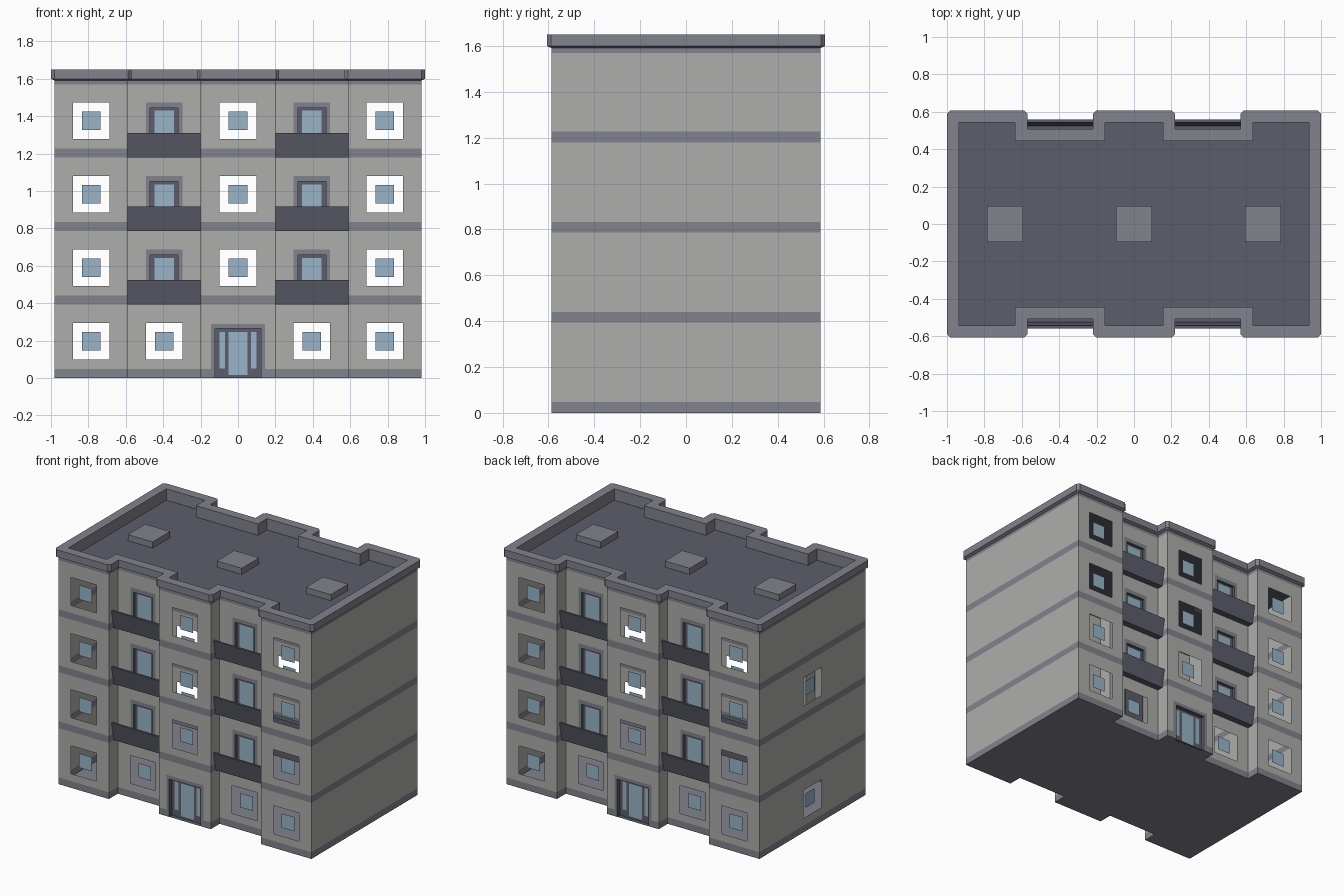
import bpy, bmesh
from mathutils import Vector

if "Cube" in bpy.data.objects:
    bpy.data.objects.remove(bpy.data.objects["Cube"])

# ---- flat colours
def material(name, rgb):
    m = bpy.data.materials.new(name)
    m.diffuse_color = (*rgb, 1)
    m.use_nodes = True
    m.node_tree.nodes["Principled BSDF"].inputs["Base Color"].default_value = m.diffuse_color
    return m

WALL, TRIM, SLATE, GLASS = range(4)
MATS = [material("wall_grey", (0.42, 0.42, 0.415)),
        material("trim_grey", (0.225, 0.23, 0.265)),
        material("slate", (0.107, 0.11, 0.145)),
        material("glass_blue", (0.32, 0.46, 0.58))]

H = 0.393       # storey height
TOP = 1.60      # wall top
ROOF = 1.57     # roof deck


def build(name, faces, recalc=False):
    """Make one object from (points, colour) faces."""
    bm = bmesh.new()
    for pts, mat in faces:
        bm.faces.new([bm.verts.new(p) for p in pts]).material_index = mat
    bmesh.ops.remove_doubles(bm, verts=bm.verts, dist=1e-5)
    if recalc:
        bmesh.ops.recalc_face_normals(bm, faces=bm.faces)
    return finish(name, bm)


def finish(name, bm):
    me = bpy.data.meshes.new(name)
    bm.to_mesh(me)
    bm.free()
    for m in MATS:
        me.materials.append(m)
    ob = bpy.data.objects.new(name, me)
    bpy.context.collection.objects.link(ob)
    return ob


def footprint(d):
    """Plan outline with two recessed bays front and back, grown by d."""
    X, Y, R, b, a = 0.98 + d, 0.587 + d, 0.488 + d, 0.59 - d, 0.2 + d
    half = [(-X, -Y), (-b, -Y), (-b, -R), (-a, -R), (-a, -Y),
            (a, -Y), (a, -R), (b, -R), (b, -Y), (X, -Y)]
    return half + [(-x, -y) for x, y in half]


class Side:
    """Local frame of a wall: u along it, z up, depth inwards."""
    def __init__(self, p, q):
        self.p = Vector((*p, 0))
        v = Vector((*q, 0)) - self.p
        self.len = v.length
        self.u = v.normalized()
        self.n = Vector((-self.u.y, self.u.x, 0))

    def pt(self, u, z, d=0):
        return self.p + self.u * u + self.n * d + Vector((0, 0, z))

    def quad(self, r, d, mat):
        u0, u1, z0, z1 = r
        return ([self.pt(*c, d) for c in ((u0, z0), (u1, z0), (u1, z1), (u0, z1))], mat)

    def ring(self, r, d, s, e, mat):
        """Four quads joining rectangle r at depth d to s at depth e."""
        A, B = self.quad(r, d, 0)[0], self.quad(s, e, 0)[0]
        quads = [([A[i], A[(i + 1) % 4], B[(i + 1) % 4], B[i]], mat) for i in range(4)]
        return [f for f in quads if (f[0][0] - f[0][3]).length + (f[0][1] - f[0][2]).length > 1e-5
                and not (d == e and r[2] == s[2] and f[0] is quads[0][0])]

    def wall(self, holes):
        """Wall grid with openings left out and storey bands in trim colour."""
        bands = [(k * H, k * H + 0.047) for k in range(4)] + [(ROOF, TOP)]
        us = sorted({0, self.len, *[u for h in holes for u in h[:2]]})
        zs = sorted({z for b in bands for z in b} | {z for h in holes for z in h[2:]})
        out = []
        for u0, u1 in zip(us, us[1:]):
            for z0, z1 in zip(zs, zs[1:]):
                u, z = (u0 + u1) / 2, (z0 + z1) / 2
                if any(h[0] < u < h[1] and h[2] < z < h[3] for h in holes):
                    continue
                band = any(b[0] < z < b[1] for b in bands)
                out.append(self.quad((u0, u1, z0, z1), 0, TRIM if band else WALL))
        return out


walls, panes, doors, entrances, balconies = [], [], [], [], []


def window(s, k, holes):
    """Square opening with a small set-back pane."""
    u, z = s.len / 2, k * H + 0.197
    holes.append((u - 0.098, u + 0.098, z - 0.098, z + 0.098))
    panes.append(s.quad((u - 0.05, u + 0.05, z - 0.05, z + 0.05), 0.02, GLASS))


def doorway(s, holes, out, outer, inner, depth, glazing):
    """Trim surround, dark reveal and leaf, glazed panels."""
    holes.append(outer)
    out.extend(s.ring(outer, 0, inner, 0, TRIM))
    out.extend(s.ring(inner, 0, inner, depth, SLATE))
    out.append(s.quad(inner, depth, SLATE))
    out.extend(s.quad(g, depth - 0.004, GLASS) for g in glazing)


def balcony(s, z):
    """Floor slab and leaning front panel, as one extruded profile."""
    prof = [(0, 0), (0.045, 0), (0.07, 0.13), (0.055, 0.13), (0.035, 0.02), (0, 0.02)]
    a = [s.pt(0, z + h, -d) for d, h in prof]
    b = [s.pt(s.len, z + h, -d) for d, h in prof]
    n = len(prof)
    balconies.extend(([a[i], a[(i + 1) % n], b[(i + 1) % n], b[i]], SLATE) for i in range(n))
    balconies.extend([(a, SLATE), (b, SLATE)])


# ---- facades
plan = footprint(0)
for i in range(20):
    s, holes = Side(plan[i], plan[(i + 1) % 20]), []
    c = s.len / 2
    if i % 10 in (0, 8):                      # corner bays
        for k in range(4):
            window(s, k, holes)
    elif i % 10 == 4:                         # centre bay with entrance
        for k in range(1, 4):
            window(s, k, holes)
        doorway(s, holes, entrances, (c - 0.145, c + 0.145, 0, 0.29),
                (c - 0.122, c + 0.122, 0, 0.265), 0.03,
                [(c - 0.098, c - 0.07, 0.05, 0.245), (c - 0.05, c + 0.05, 0.015, 0.245),
                 (c + 0.07, c + 0.098, 0.05, 0.245)])
    elif i % 10 in (2, 6):                    # recessed balcony bays
        window(s, 0, holes)
        for k in range(1, 4):
            z = k * H
            doorway(s, holes, doors, (c - 0.097, c + 0.097, z, z + 0.295),
                    (c - 0.075, c + 0.075, z, z + 0.265), 0.02,
                    [(c - 0.052, c + 0.052, z + 0.03, z + 0.25)])
            balcony(s, z)
    elif i == 19:                             # left end wall
        for k in (0, 2):
            window(s, k, holes)
    walls += s.wall(holes)

build("walls", walls)
build("window_panes", panes)
build("balcony_doors", doors)
build("entrance_doors", entrances)
build("balconies", balconies, recalc=True)

# ---- ground slab and roof deck
build("ground_slab", [([(x, y, 0) for x, y in reversed(plan)], TRIM)])
build("roof_deck", [([(x, y, ROOF) for x, y in plan], SLATE)])

# ---- parapet ring with chamfered outer corners
bm = bmesh.new()
outer, inner = footprint(0.02), footprint(-0.045)
loops = [[bm.verts.new((x, y, z)) for x, y in pts]
         for pts, z in ((outer, TOP), (outer, 1.65), (inner, 1.65), (inner, ROOF))]
for A, B in zip(loops, loops[1:] + loops[:1]):
    for i in range(20):
        j = (i + 1) % 20
        bm.faces.new((A[i], A[j], B[j], B[i])).material_index = TRIM
corners = [bm.edges.get((loops[0][i], loops[1][i])) for i in range(20)
           if i % 10 not in (2, 3, 6, 7)]
bmesh.ops.bevel(bm, geom=corners, offset=0.018, segments=1, affect='EDGES', material=TRIM)
bmesh.ops.recalc_face_normals(bm, faces=bm.faces)
finish("parapet", bm)

# ---- roof hatches
for n, x in enumerate((-0.69, 0, 0.69)):
    bm = bmesh.new()
    bmesh.ops.create_cube(bm, size=1)
    for v in bm.verts:
        v.co = (x + v.co.x * 0.193, v.co.y * 0.193, ROOF + 0.02 + v.co.z * 0.045)
    for f in bm.faces:
        f.material_index = TRIM
    finish(f"roof_hatch_{n + 1}", bm)
